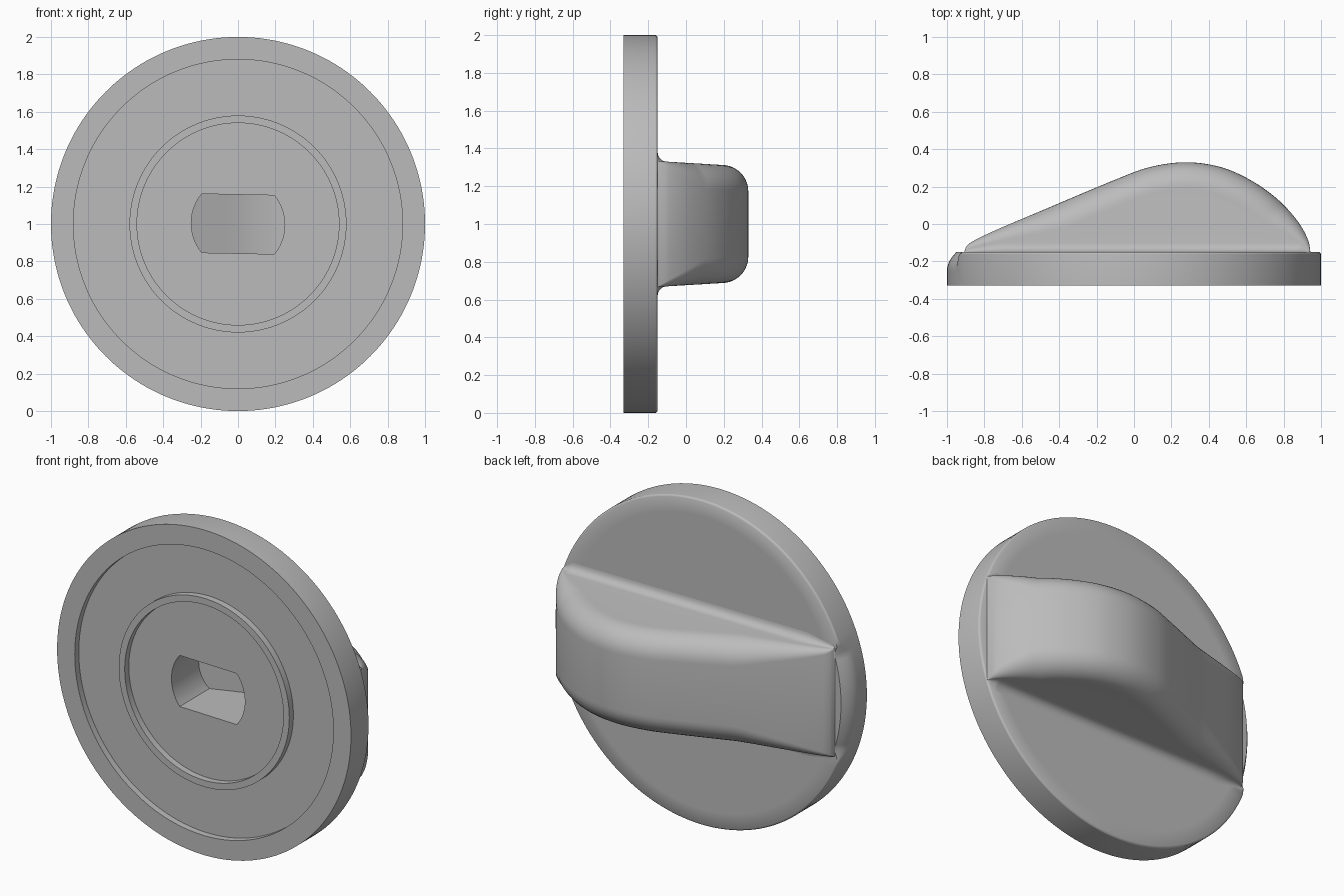
import bpy, bmesh, math
from mathutils import Vector

cube = bpy.data.objects.get("Cube")
if cube:
    bpy.data.objects.remove(cube, do_unlink=True)

GREY = (0.5, 0.5, 0.5, 1)
FRONT, FLOOR, BACK = -0.33, -0.29, -0.15   # depth levels of the disc
MID = 1.0                                  # height of the disc centre

grey = bpy.data.materials.new("plain grey")
grey.use_nodes = True
grey.diffuse_color = GREY
grey.node_tree.nodes["Principled BSDF"].inputs["Base Color"].default_value = GREY


def make_object(name, bm, fix_normals=True):
    bmesh.ops.remove_doubles(bm, verts=bm.verts, dist=1e-5)
    if fix_normals:
        bmesh.ops.recalc_face_normals(bm, faces=bm.faces)
    mesh = bpy.data.meshes.new(name)
    bm.to_mesh(mesh)
    bm.free()
    mesh.materials.append(grey)
    ob = bpy.data.objects.new(name, mesh)
    bpy.context.collection.objects.link(ob)
    return ob


def smooth(ob, degrees=35):
    bpy.ops.object.select_all(action='DESELECT')
    ob.select_set(True)
    bpy.context.view_layer.objects.active = ob
    bpy.ops.object.shade_smooth_by_angle(angle=math.radians(degrees))


def loft(bm, rows, closed=False):
    """Join equal-length rows of points with quads."""
    grid = [[bm.verts.new(p) for p in row] for row in rows]
    pairs = list(zip(grid, grid[1:])) + ([(grid[-1], grid[0])] if closed else [])
    for a, b in pairs:
        for i in range(len(a) - 1):
            bm.faces.new((a[i], a[i + 1], b[i + 1], b[i]))
    return grid


# Disc: turned profile with a rim, a raised ring and a softer back edge at the tail
def disc_row(a):
    s = min(max((0.36 - abs(math.sin(a))) / 0.05, 0), 1) if math.cos(a) < 0 else 0
    s = s * s * (3 - 2 * s)
    fall, inset = 0.012 + 0.088 * s, 0.01 + 0.04 * s
    prof = [(0.54, FLOOR), (0.54, FRONT), (0.58, FRONT), (0.58, FLOOR),
            (0.88, FLOOR), (0.88, FRONT), (1, FRONT)]
    prof += [(1 - inset * (t / 6) ** 2, BACK - fall * (1 - t / 6)) for t in range(7)]
    prof.append((0.9, BACK))
    return [Vector((r * math.cos(a), y, MID + r * math.sin(a))) for r, y in prof]


SEG = 160
bm = bmesh.new()
grid = loft(bm, [disc_row(2 * math.pi * i / SEG) for i in range(SEG)], closed=True)
bm.faces.new([row[0] for row in grid])
bm.faces.new([row[-1] for row in grid])
disc = make_object("disc", bm)

# Ridge line of the grip, from the low tail to the steep end
KEYS = [(-0.95, -0.15), (-0.93, -0.122), (-0.89, -0.095), (-0.5, 0.069),
        (-0.1, 0.237), (0.08, 0.303), (0.27, 0.33), (0.45, 0.308), (0.6, 0.248),
        (0.75, 0.15), (0.88, 0.025), (0.97, -0.09), (1.0, -0.15)]


def ridge_line(steps=8):
    k = [Vector(p) for p in KEYS]
    k = [2 * k[0] - k[1]] + k + [2 * k[-1] - k[-2]]
    out = []
    for p0, p1, p2, p3 in zip(k, k[1:], k[2:], k[3:]):
        span = (p2 - p1).length
        m1 = (p2 - p0) * span / ((p2 - p1).length + (p1 - p0).length)
        m2 = (p3 - p1) * span / ((p3 - p2).length + (p2 - p1).length)
        for i in range(steps):
            t = i / steps
            out.append(p1 * (2*t**3 - 3*t*t + 1) + m1 * (t**3 - 2*t*t + t)
                       + p2 * (3*t*t - 2*t**3) + m2 * (t**3 - t*t))
    return out + [k[-2]]


RIDGE = ridge_line()


def ridge_height(x):
    for a, b in zip(RIDGE, RIDGE[1:]):
        if a.x <= x <= b.x:
            return a.y + (b.y - a.y) * (x - a.x) / max(b.x - a.x, 1e-6)
    return BACK


def half_width(y):
    return 0.33 - 0.06 * (y + 0.1)


# Grip: cross-sections with a flared foot, drafted sides and rounded shoulders
def grip_row(i):
    p = RIDGE[i]
    tan = (RIDGE[min(i + 1, len(RIDGE) - 1)] - RIDGE[max(i - 1, 0)]).normalized()
    normal = Vector((-tan.y, tan.x))
    rise = max(p.y - BACK, 0)
    r, f = min(0.14, 0.55 * rise), min(0.05, 0.4 * rise)
    half = []
    for n in range(7):
        t = math.pi / 2 * n / 6
        y = BACK + f * (1 - math.cos(t))
        half.append((p.x, y, half_width(BACK + f) + f * (1 - math.sin(t))))
    for n in range(11):
        t = math.pi / 2 * n / 10
        q = p - normal * r * (1 - math.sin(t))
        side = half_width(p.y - r * normal.y)
        half.append((q.x, q.y, side - r + r * math.cos(t)))
    row = half + [(x, y, -z) for x, y, z in reversed(half)]
    # ends follow the round outline of the disc
    return [Vector((x - math.copysign(abs(x) ** 6, x) * (1 - math.sqrt(1 - z * z)),
                    y, MID + z)) for x, y, z in row]


bm = bmesh.new()
loft(bm, [grip_row(i) for i in range(len(RIDGE))])
grip = make_object("grip", bm, fix_normals=False)
bm = bmesh.new()
bm.from_mesh(grip.data)
bm.normal_update()
if sum(f.normal.y * f.calc_area() for f in bm.faces) < 0:
    bmesh.ops.reverse_faces(bm, faces=bm.faces)
bm.to_mesh(grip.data)
bm.free()
smooth(grip, 40)


# Socket: round hole with two flats, sunk into the grip
def socket_columns(n=32):
    for i in range(n + 1):
        x = -0.25 * math.cos(math.pi * i / n)
        yield x, min(0.157, math.sqrt(max(0.0625 - x * x, 0)))


def socket_point(x, y, z):
    return Vector((x, y, MID + z - 0.02 * x))


bm = bmesh.new()
loft(bm, [[socket_point(x, BACK, h), socket_point(x, ridge_height(x) - 0.2, h),
           socket_point(x, ridge_height(x) - 0.2, -h), socket_point(x, BACK, -h)]
          for x, h in socket_columns()])
socket = make_object("socket", bm, fix_normals=False)
if sum(p.normal.y * p.area for p in socket.data.polygons) > 0:
    socket.data.flip_normals()
smooth(socket)

# Hole through the disc in front of the socket
cols = list(socket_columns())
outline = cols + [(x, -h) for x, h in reversed(cols[1:-1])]
bm = bmesh.new()
face = bm.faces.new([bm.verts.new(socket_point(x, -0.5, h)) for x, h in outline])
ext = bmesh.ops.extrude_face_region(bm, geom=[face])["geom"]
bmesh.ops.translate(bm, vec=(0, 0.6, 0),
                    verts=[v for v in ext if isinstance(v, bmesh.types.BMVert)])
cutter = make_object("hole_cutter", bm)
cutter.hide_render = True
cut = disc.modifiers.new("hole", 'BOOLEAN')
cut.operation, cut.solver, cut.object = 'DIFFERENCE', 'EXACT', cutter
bpy.context.view_layer.objects.active = disc
bpy.ops.object.modifier_apply(modifier=cut.name)
bpy.data.objects.remove(cutter, do_unlink=True)
smooth(disc)
